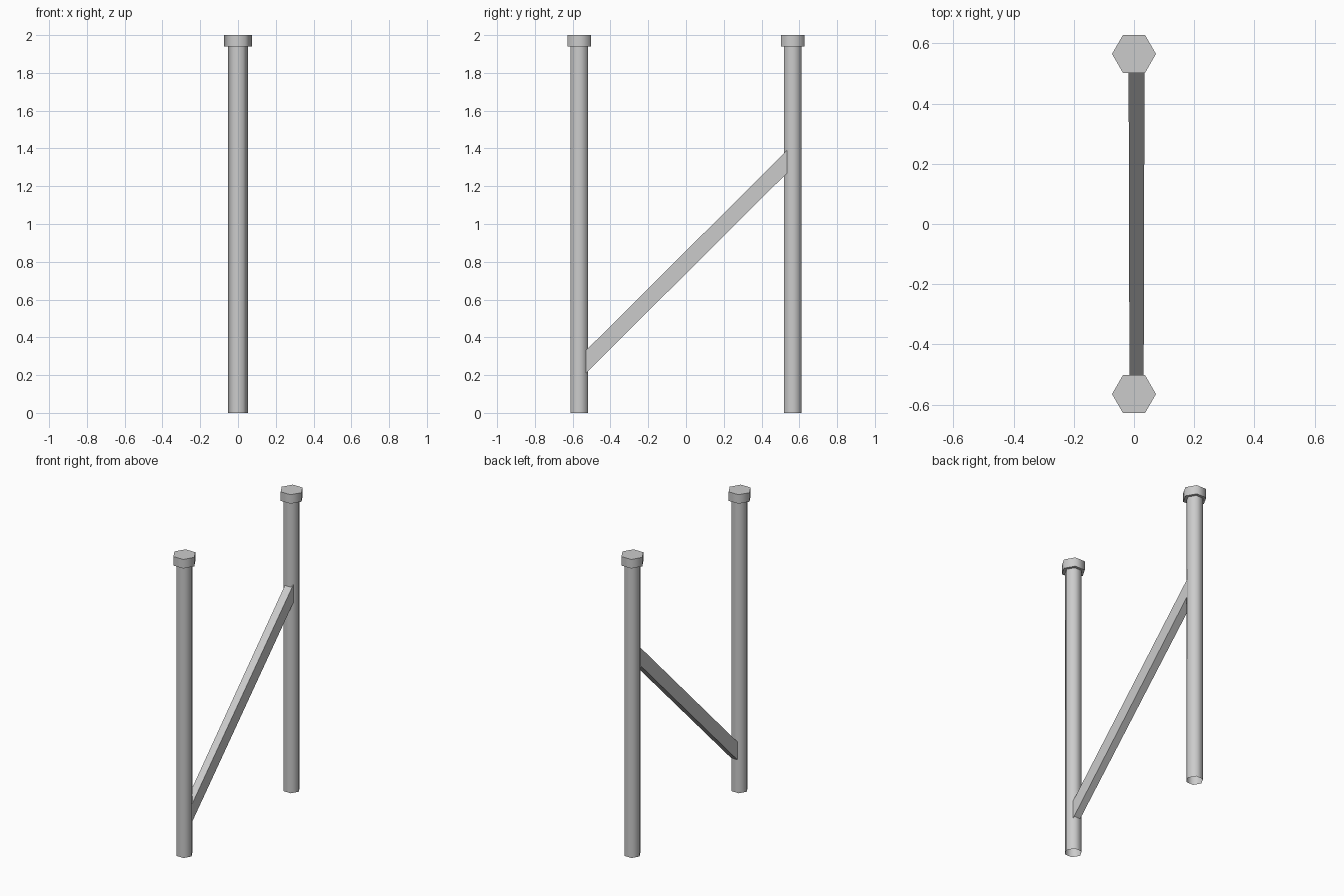
import bpy
import bmesh
import math

cube = bpy.data.objects.get("Cube")
if cube:
    bpy.data.objects.remove(cube, do_unlink=True)

grey = bpy.data.materials.new("light_grey")
grey.use_nodes = True
grey.diffuse_color = (0.6, 0.6, 0.6, 1)
grey.node_tree.nodes["Principled BSDF"].inputs["Base Color"].default_value = (0.6, 0.6, 0.6, 1)


def hex_prism(name, y, radius, bottom, top, fill):
    """Upright six-sided prism with a corner pointing along x."""
    bpy.ops.mesh.primitive_cylinder_add(
        vertices=6, radius=radius, depth=top - bottom, end_fill_type=fill,
        location=(0, y, (bottom + top) / 2), rotation=(0, 0, math.pi / 2))
    obj = bpy.context.object
    obj.name = name
    obj.data.materials.append(grey)
    bpy.ops.object.shade_smooth_by_angle(angle=math.radians(65))
    return obj


# Two open-ended posts, each with a closed cap
POST_Y = 0.565
for side, y in (("front", -POST_Y), ("back", POST_Y)):
    hex_prism(side + "_post", y, 0.053, 0, 1.95, 'NOTHING')
    hex_prism(side + "_cap", y, 0.073, 1.94, 2, 'NGON')

# Diagonal brace with upright ends, slightly wider at the back
bm = bmesh.new()
rings = []
for y, z, left, right in ((-0.54, 0.26, -0.015, 0.032), (0.54, 1.335, -0.018, 0.035)):
    corners = ((left, z - 0.06), (right, z - 0.06), (right, z + 0.06), (left, z + 0.06))
    rings.append([bm.verts.new((x, y, h)) for x, h in corners])
front, back = rings
bm.faces.new(front)
bm.faces.new(back[::-1])
for i in range(4):
    j = (i + 1) % 4
    bm.faces.new((front[i], back[i], back[j], front[j]))
bmesh.ops.recalc_face_normals(bm, faces=bm.faces)
mesh = bpy.data.meshes.new("diagonal_brace")
bm.to_mesh(mesh)
bm.free()
mesh.materials.append(grey)
bpy.context.collection.objects.link(bpy.data.objects.new("diagonal_brace", mesh))
